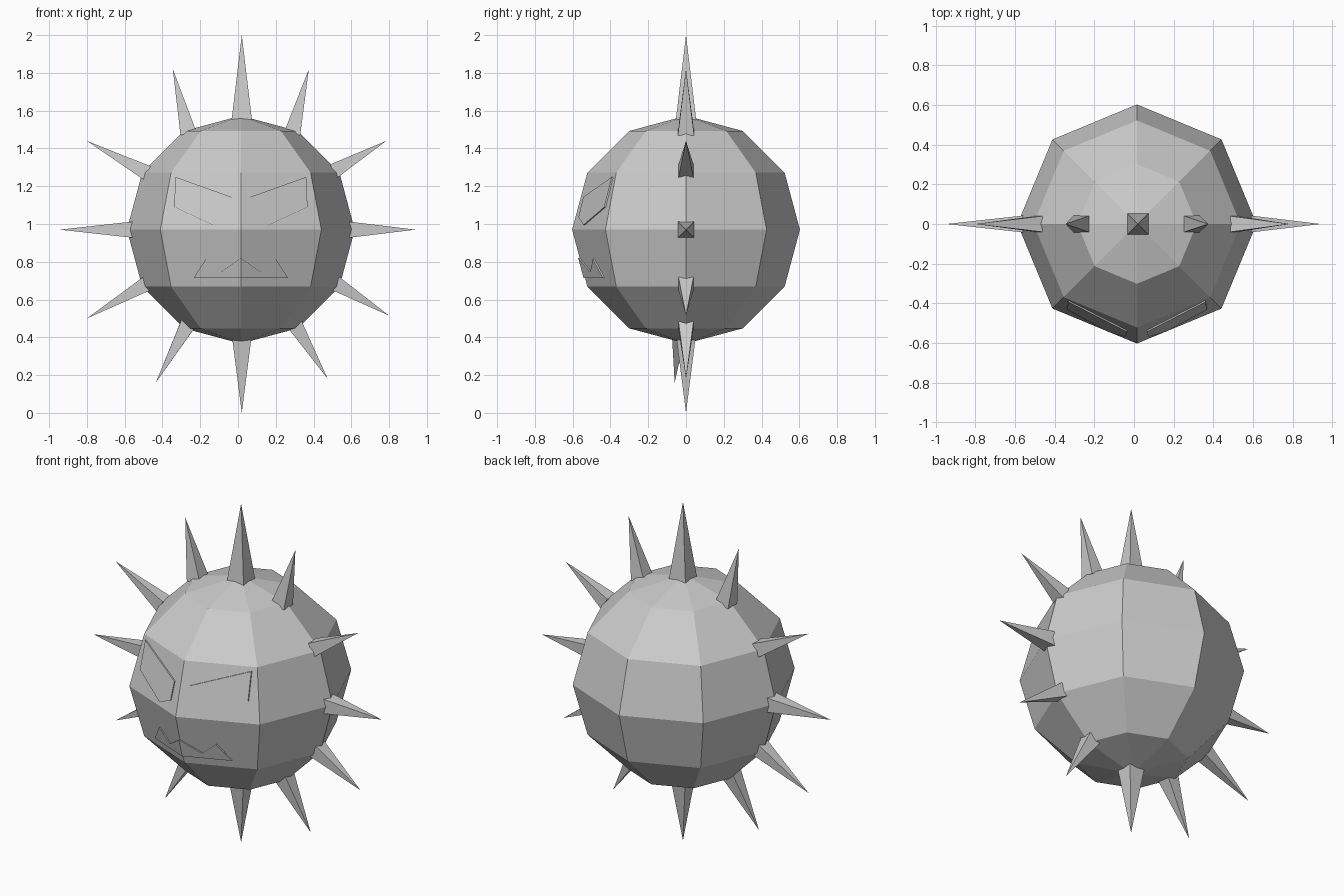
import bpy, bmesh, math
from mathutils import Vector

if "Cube" in bpy.data.objects:
    bpy.data.objects.remove(bpy.data.objects["Cube"])

CX, CZ, R = 0.015, 0.97, 0.603


def finish(name, bm):
    bmesh.ops.recalc_face_normals(bm, faces=bm.faces)
    me = bpy.data.meshes.new(name)
    bm.to_mesh(me)
    bm.free()
    ob = bpy.data.objects.new(name, me)
    bpy.context.collection.objects.link(ob)
    return ob


def surface_y(dx, z):
    # front surface of the eight-sided body at a given offset and height
    t = abs(z - CZ) / (R * 0.5)
    r = R * (1 - t * (1 - math.cos(math.radians(30))))
    return -(r - abs(dx) * math.tan(math.radians(22.5)))


def plate(name, outline, side, lift=0.008, depth=0.03):
    # thin plate that lies on one front facet
    bm = bmesh.new()
    front = [bm.verts.new((CX + side * x, surface_y(x, z) - lift, z)) for x, z in outline]
    back = [bm.verts.new(v.co + Vector((0, depth, 0))) for v in front]
    bm.faces.new(front)
    bm.faces.new(back[::-1])
    n = len(front)
    for i in range(n):
        j = (i + 1) % n
        bm.faces.new((front[i], back[i], back[j], front[j]))
    return finish(name, bm)


def spike(name, base, tip, half):
    # four-sided pyramid from base centre to tip
    base, tip = Vector(base), Vector(tip)
    d = (tip - base).normalized()
    u = Vector((0, 1, 0))
    u = (u - d * u.dot(d)).normalized()
    w = d.cross(u)
    bm = bmesh.new()
    start = base - d * 0.01
    ring = [bm.verts.new(start + (u * a + w * b) * half)
            for a, b in ((1, 1), (-1, 1), (-1, -1), (1, -1))]
    top = bm.verts.new(tip)
    bm.faces.new(ring)
    for i in range(4):
        bm.faces.new((ring[i], ring[(i + 1) % 4], top))
    return finish(name, bm)


# Faceted body
bm = bmesh.new()
bmesh.ops.create_uvsphere(bm, u_segments=8, v_segments=6, radius=R)
bmesh.ops.translate(bm, verts=bm.verts, vec=(CX, 0, CZ))
finish("body", bm)

# Ring of spikes: base x, z, tip x, z, half width
spikes = [
    (0.02, 1.56, 0.02, 2.00, 0.054), (0.29, 1.49, 0.375, 1.82, 0.043),
    (0.515, 1.285, 0.785, 1.44, 0.04), (0.595, 0.97, 0.94, 0.97, 0.043),
    (0.525, 0.68, 0.80, 0.515, 0.04), (0.30, 0.47, 0.475, 0.18, 0.042),
    (0.02, 0.38, 0.02, 0.00, 0.05), (-0.265, 0.47, -0.435, 0.16, 0.042),
    (-0.49, 0.68, -0.80, 0.50, 0.04), (-0.565, 0.97, -0.945, 0.97, 0.043),
    (-0.49, 1.275, -0.80, 1.44, 0.04), (-0.265, 1.49, -0.345, 1.82, 0.043),
]
for i, (bx, bz, tx, tz, h) in enumerate(spikes):
    lean = -0.06 if i == 7 else 0.0
    spike(f"spike_{i + 1}", (bx, lean * 0.6, bz), (tx, lean, tz), h)

# Angry eyes and jagged mouth, mirrored about the front edge
eye = [(0.346, 1.249), (0.05, 1.143), (0.058, 1.037), (0.148, 0.995), (0.353, 1.09)]
mouth = [(0, 0.714), (0.25, 0.714), (0.185, 0.815), (0.105, 0.746), (0, 0.82)]
for label, side in (("left", -1), ("right", 1)):
    plate(f"eye_{label}", eye, side)
    plate(f"mouth_{label}", mouth, side)
